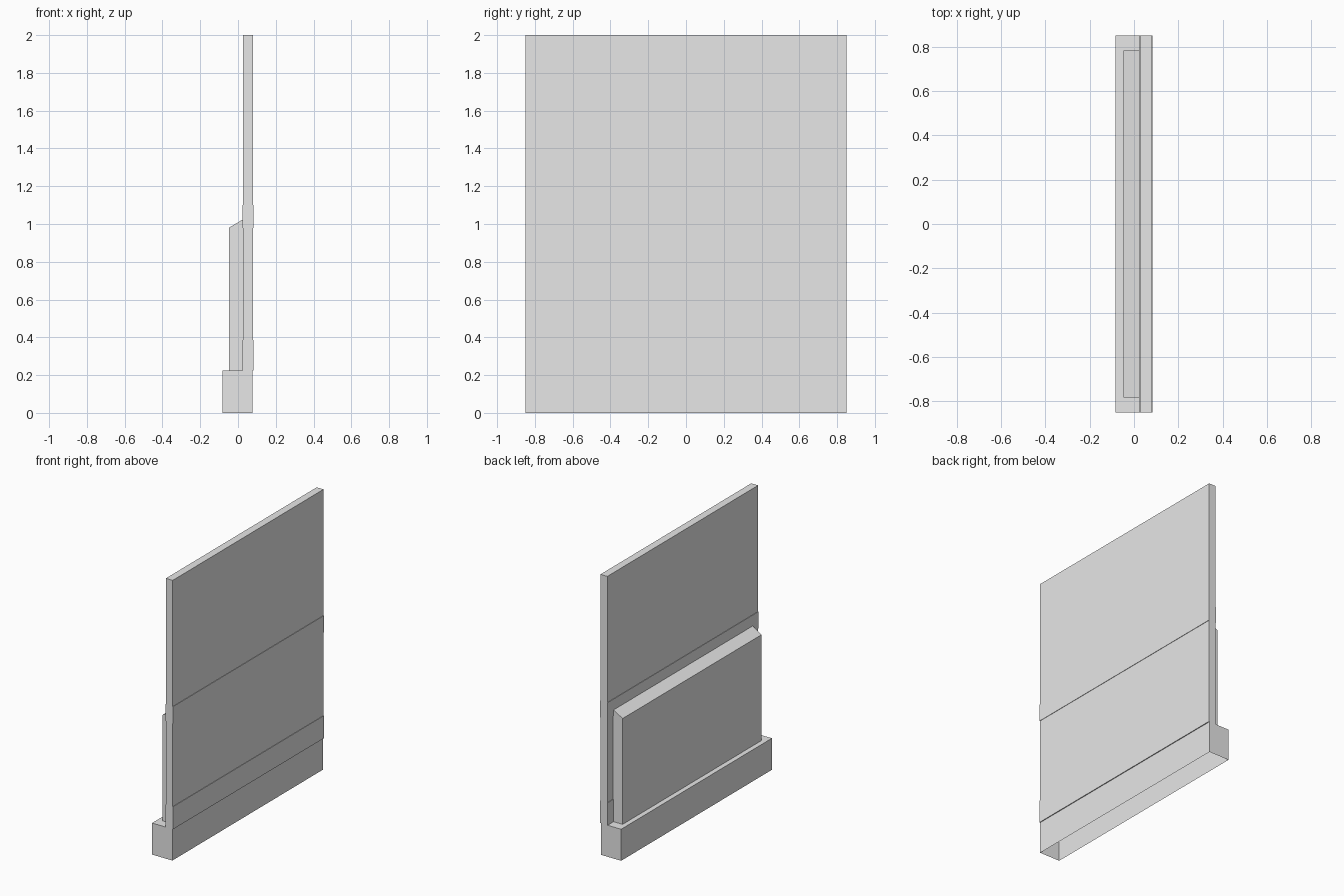
import bpy, bmesh

cube = bpy.data.objects.get("Cube")
if cube:
    bpy.data.objects.remove(cube, do_unlink=True)

# One plain grey for everything
grey = bpy.data.materials.new("light_grey")
grey.use_nodes = True
colour = (0.8, 0.8, 0.8, 1)
grey.diffuse_color = colour
grey.node_tree.nodes["Principled BSDF"].inputs["Base Color"].default_value = colour

HALF_LENGTH = 0.85
BASE_TOP = 0.225


def extrude_profile(name, profile, half_length, open_bottom=False):
    """Sweep an x-z outline along y into a flat-sided solid."""
    bm = bmesh.new()
    outline = bm.faces.new([bm.verts.new((x, -half_length, z)) for x, z in profile])
    swept = bmesh.ops.extrude_face_region(bm, geom=[outline], use_keep_orig=True)
    moved = [v for v in swept["geom"] if isinstance(v, bmesh.types.BMVert)]
    bmesh.ops.translate(bm, verts=moved, vec=(0, 2 * half_length, 0))
    bmesh.ops.recalc_face_normals(bm, faces=bm.faces)
    if open_bottom:
        lowest = [f for f in bm.faces if f.normal.z < -0.9]
        bmesh.ops.delete(bm, geom=lowest, context="FACES_ONLY")
    mesh = bpy.data.meshes.new(name)
    bm.to_mesh(mesh)
    bm.free()
    mesh.materials.append(grey)
    obj = bpy.data.objects.new(name, mesh)
    bpy.context.collection.objects.link(obj)
    return obj


def box_profile(x0, x1, z0, z1):
    return [(x0, z0), (x1, z0), (x1, z1), (x0, z1)]


# Hollow plinth, open underneath
extrude_profile("base", box_profile(-0.083, 0.077, 0, BASE_TOP), HALF_LENGTH, open_bottom=True)

# Tall board with two bands standing slightly proud on both sides
mid, thin, proud = 0.053, 0.027, 0.03
steps = [(proud, BASE_TOP), (proud, 0.386), (thin, 0.386), (thin, 0.98),
         (proud, 0.98), (proud, 1.1), (thin, 1.1), (thin, 2)]
right_edge = [(mid + w, z) for w, z in steps]
left_edge = [(mid - w, z) for w, z in reversed(steps)]
extrude_profile("tall_board", right_edge + left_edge, HALF_LENGTH)

# Shorter panel with a sloping top, resting on the plinth
extrude_profile("sloped_panel",
                [(-0.048, BASE_TOP), (0.027, BASE_TOP), (0.027, 1.025), (-0.048, 0.98)],
                0.783)
